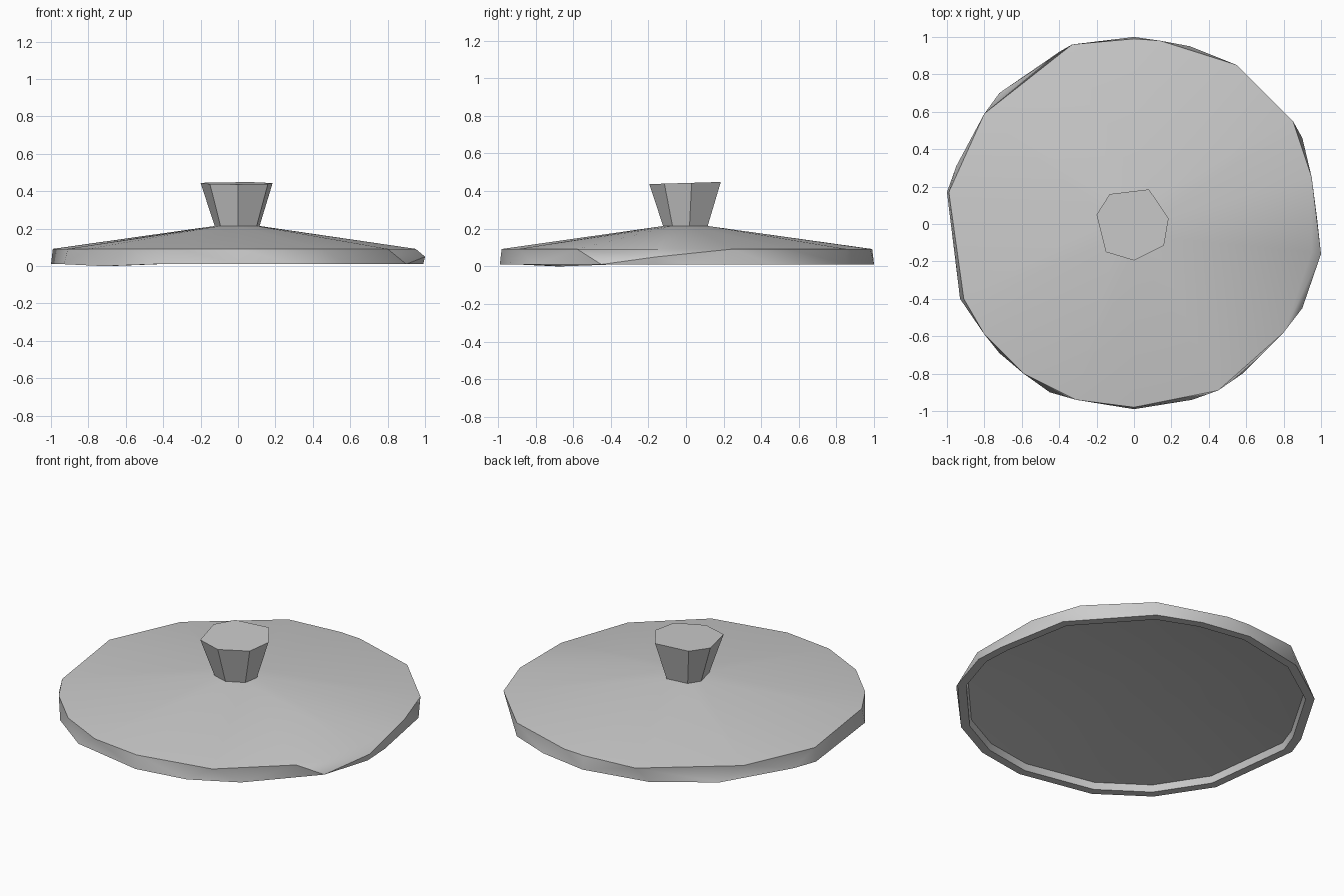
import bpy
import bmesh
from mathutils import Vector

cube = bpy.data.objects.get("Cube")
if cube:
    bpy.data.objects.remove(cube, do_unlink=True)

grey = bpy.data.materials.new("plain_grey")
grey.use_nodes = True
grey.diffuse_color = (0.6, 0.6, 0.6, 1)
grey.node_tree.nodes["Principled BSDF"].inputs["Base Color"].default_value = (0.6, 0.6, 0.6, 1)


def finish(bm, name, angle):
    """Turn the bmesh into a smooth-shaded object with sharp creases."""
    bmesh.ops.recalc_face_normals(bm, faces=bm.faces)
    mesh = bpy.data.meshes.new(name)
    bm.to_mesh(mesh)
    bm.free()
    mesh.materials.append(grey)
    obj = bpy.data.objects.new(name, mesh)
    bpy.context.collection.objects.link(obj)
    bpy.ops.object.select_all(action='DESELECT')
    obj.select_set(True)
    bpy.context.view_layer.objects.active = obj
    bpy.ops.object.shade_smooth_by_angle(angle=angle)
    return obj


def add_ring(bm, outline, z, scale=1.0):
    return [bm.verts.new((x * scale, y * scale, z)) for x, y in outline]


# Irregular, hand-cut outlines
upper_rim = [(0, .99), (-.33, .96), (-.8, .59), (-.99, .17), (-.91, -.4),
             (-.8, -.59), (-.59, -.8), (-.31, -.94), (0, -.98), (.45, -.89),
             (.8, -.58), (.95, -.15), (.95, .25), (.85, .55), (.55, .85), (.14, .98)]
lower_rim = [(0, 1), (-.4, .92), (-.72, .7), (-.95, .31), (-1, .17), (-.93, -.4),
             (-.72, -.69), (-.45, -.9), (0, -.99), (.31, -.94), (.58, -.8),
             (.9, -.45), (.99, -.16), (.98, .02), (.9, .46), (.55, .85), (.3, .95)]
knob_outline = [(-.13, .16), (.08, .185), (.185, .03), (.16, -.115),
                (0, -.195), (-.15, -.15), (-.2, .05)]

# Lid: convex outside with a shallow conical top
bm = bmesh.new()
add_ring(bm, upper_rim, .092)
low = add_ring(bm, lower_rim, .01)
low[6].co.z = 0
bm.verts.new((1, -.16, .05))
add_ring(bm, knob_outline, .215, .6)
hull = bmesh.ops.convex_hull(bm, input=bm.verts)
bmesh.ops.delete(bm, geom=[v for v in bm.verts if not v.link_faces], context='VERTS')
bm.normal_update()
bmesh.ops.delete(bm, geom=[f for f in bm.faces if f.normal.z < -.9], context='FACES')

# Hollow underside: flat lip, short inner wall, then a cone
edges = [e for e in bm.edges if e.is_boundary]
for scale, lift in ((.95, 0), (.99, .04), (0, 0)):
    new = bmesh.ops.extrude_edge_only(bm, edges=edges)["geom"]
    edges = [g for g in new if isinstance(g, bmesh.types.BMEdge)]
    verts = [g for g in new if isinstance(g, bmesh.types.BMVert)]
    if scale:
        for v in verts:
            v.co = Vector((v.co.x * scale, v.co.y * scale, v.co.z + lift))
    else:
        bmesh.ops.pointmerge(bm, verts=verts, merge_co=(0, 0, .175))
finish(bm, "lid", .7)

# Knob: flared seven-sided stub with a slightly tilted top
bm = bmesh.new()
bottom = add_ring(bm, knob_outline, .2, .6)
top = add_ring(bm, knob_outline, .443)
for v in top:
    v.co.z += .03 * v.co.y
count = len(top)
for i in range(count):
    j = (i + 1) % count
    bm.faces.new((bottom[i], bottom[j], top[j], top[i]))
bm.faces.new(top)
bm.faces.new(bottom)
finish(bm, "knob", .7)
